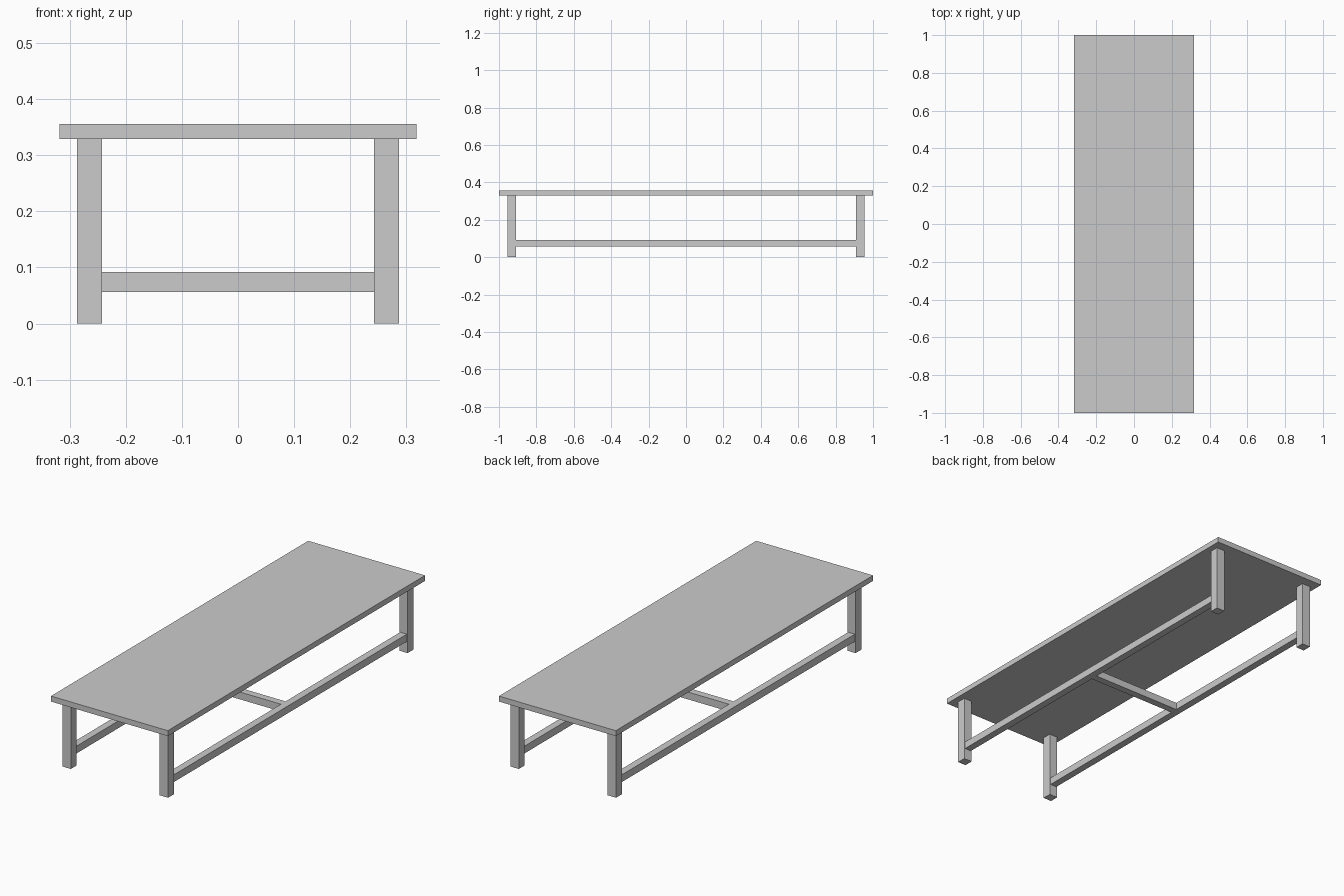
import bpy

if "Cube" in bpy.data.objects:
    bpy.data.objects.remove(bpy.data.objects["Cube"])

def box(name, x, y, z):
    """Box from (min, max) ranges on each axis."""
    bpy.ops.mesh.primitive_cube_add(size=1, location=[(a + b) / 2 for a, b in (x, y, z)])
    ob = bpy.context.object
    ob.name = name
    ob.scale = [b - a for a, b in (x, y, z)]
    bpy.ops.object.transform_apply(location=False, rotation=False, scale=True)
    return ob

LEG_X, LEG_Y, LEG = 0.2645, 0.9315, 0.0225   # leg centre and half width
RAIL = 0.018                                 # half width of the rails
TOP_Z, RAIL_Z = (0.329, 0.356), (0.056, 0.092)

# Table top
box("table_top", (-0.318, 0.318), (-1, 1), TOP_Z)

for sx, side in ((-1, "left"), (1, "right")):
    cx = sx * LEG_X
    # Legs
    for sy, end in ((-1, "front"), (1, "back")):
        cy = sy * LEG_Y
        box(f"{end}_{side}_leg", (cx - LEG, cx + LEG), (cy - LEG, cy + LEG), (0, TOP_Z[0]))
    # Long rail between the legs
    box(f"{side}_rail", (cx - RAIL, cx + RAIL), (-LEG_Y + LEG, LEG_Y - LEG), RAIL_Z)

# Cross rail joining the long rails at the middle
inner = LEG_X - RAIL
box("cross_rail", (-inner, inner), (-RAIL, RAIL), RAIL_Z)
